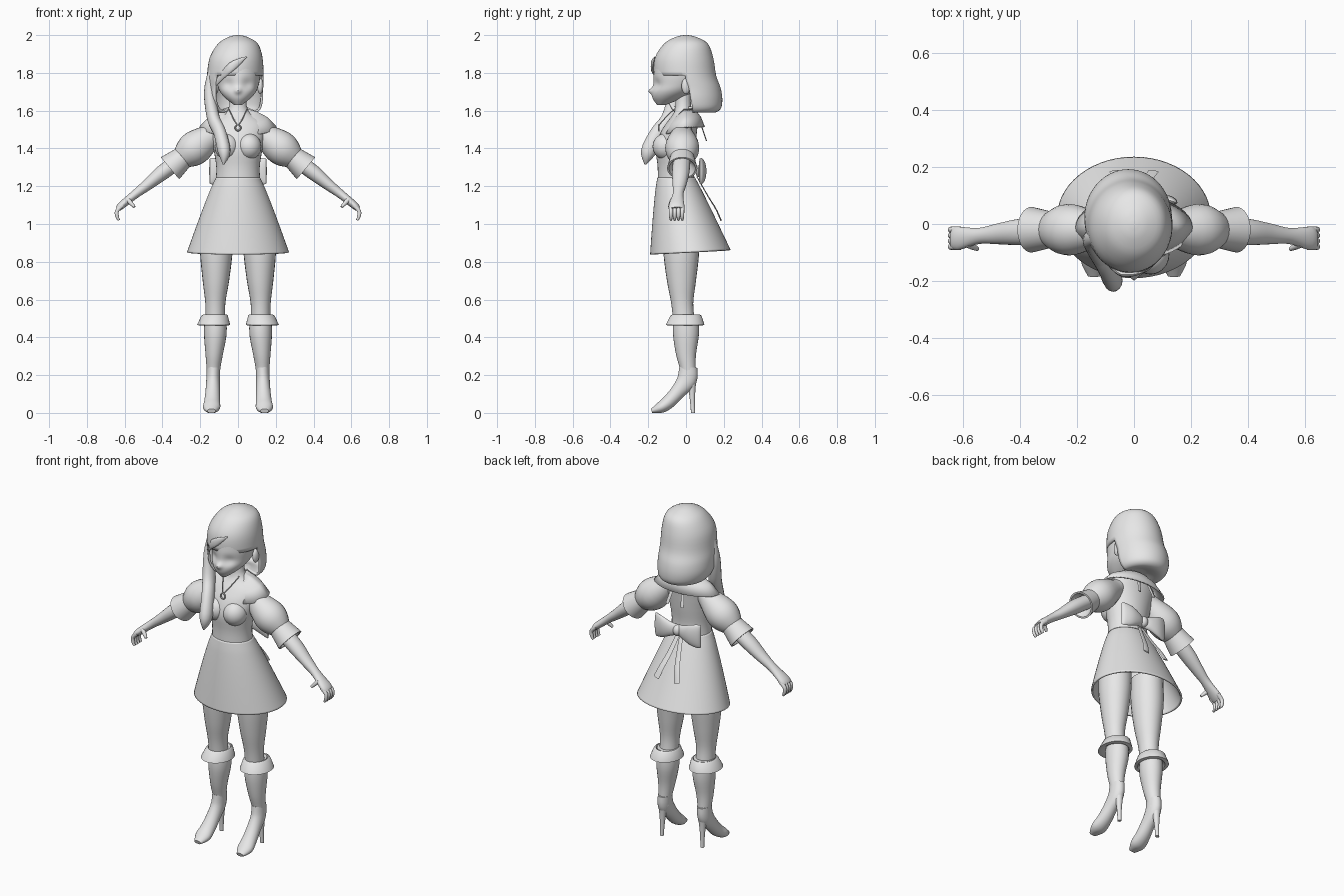
import bpy, bmesh
from math import sin, cos, pi, radians, exp
from mathutils import Vector, Matrix

cube = bpy.data.objects.get("Cube")
if cube:
    bpy.data.objects.remove(cube)

X, Y, Z = Vector((1, 0, 0)), Vector((0, 1, 0)), Vector((0, 0, 1))

tone = (.8, .8, .8, 1)
grey = bpy.data.materials.new("plain grey")
grey.use_nodes = True
grey.diffuse_color = tone
for node in grey.node_tree.nodes:
    if node.type == 'BSDF_PRINCIPLED':
        node.inputs["Base Color"].default_value = tone


def finish(name, bm, mirror=False, thick=0):
    """Turn a bmesh into a smooth shaded object, optionally mirrored or thickened."""
    bmesh.ops.recalc_face_normals(bm, faces=bm.faces)
    mesh = bpy.data.meshes.new(name)
    bm.to_mesh(mesh)
    bm.free()
    mesh.shade_smooth()
    mesh.set_sharp_from_angle(angle=radians(45))
    mesh.materials.append(grey)
    obj = bpy.data.objects.new(name, mesh)
    bpy.context.collection.objects.link(obj)
    if thick:
        solid = obj.modifiers.new("Thickness", 'SOLIDIFY')
        solid.thickness = thick
    if mirror:
        obj.modifiers.new("Mirror", 'MIRROR')


def resample(rows, sub):
    """Smooth interpolation through the given rings."""
    out = []
    for i in range(len(rows) - 1):
        before, start, end = rows[max(i - 1, 0)], rows[i], rows[i + 1]
        after = rows[min(i + 2, len(rows) - 1)]
        for step in range(sub):
            t = step / sub
            bend = (end - before) * (t * (1 - t) ** 2) - (after - start) * (t * t * (1 - t))
            out.append(start.lerp(end, t * t * (3 - 2 * t)) + bend / 2)
    return out + [rows[-1]]


def loft(name, rings, side=X, axis=None, flat=1, count=24, sub=4, cap=True,
         keep=None, deform=None, **options):
    """Skin rings of (x, y, z, radius along side, radius across); across defaults to flat."""
    rows = resample([Vector((*ring, ring[3] * flat)[:5]) for ring in rings], sub)
    mids = [row.to_3d() if len(row) < 4 else Vector(row[:3]) for row in rows]
    bm = bmesh.new()
    grid = []
    for i, row in enumerate(rows):
        along = axis or (mids[min(i + 1, len(mids) - 1)] - mids[max(i - 1, 0)]).normalized()
        wide = (side - along * side.dot(along)).normalized()
        deep = along.cross(wide)
        ring = []
        for k in range(count):
            angle = 2 * pi * k / count
            p = mids[i] + wide * (row[3] * cos(angle)) + deep * (row[4] * sin(angle))
            ring.append(bm.verts.new(deform(p) if deform else p))
        grid.append(ring)
    for i, (low, high) in enumerate(zip(grid, grid[1:])):
        middle = (mids[i].z + mids[i + 1].z) / 2
        for k in range(count):
            j = (k + 1) % count
            if keep is None or keep(k / count, middle):
                bm.faces.new((low[k], low[j], high[j], high[k]))
    if cap:
        bm.faces.new(grid[0][::-1])
        bm.faces.new(grid[-1])
    loose = [v for v in bm.verts if not v.link_faces]
    bmesh.ops.delete(bm, geom=loose, context='VERTS')
    finish(name, bm, **options)


def along_line(start, end, radius, steps=8):
    """Rings on a straight line, their radius given by a rule."""
    start, end = Vector(start), Vector(end)
    return [(*start.lerp(end, s / steps), radius(s / steps)) for s in range(steps + 1)]


def ellipsoid(name, centre, radii, **options):
    bm = bmesh.new()
    place = Matrix.Translation(centre) @ Matrix.Diagonal((*radii, 1))
    bmesh.ops.create_uvsphere(bm, u_segments=24, v_segments=14, radius=1, matrix=place)
    finish(name, bm, **options)


# Face with shallow eye sockets and a small nose
def face_shape(p):
    def bump(x, z, size):
        return exp(-((abs(p.x) - x) ** 2 + (p.z - z) ** 2) / (2 * size * size))
    if p.y < -.08:
        p.y += .012 * bump(.05, 1.74, .02) - .018 * bump(0, 1.705, .011)
    return p


loft("face", [(0, -.13, 1.63, .02), (0, -.1, 1.665, .065), (0, -.07, 1.7, .095),
              (0, -.045, 1.74, .11), (0, -.03, 1.8, .12), (0, -.02, 1.88, .115),
              (0, 0, 1.94, .08)],
     axis=Z, flat=1.17, count=64, sub=6, deform=face_shape)
ellipsoid("ears", (.118, 0, 1.73), (.016, .024, .042), mirror=True)

# Bobbed hair, open around the face, with one long lock on the right
loft("hair", [(0, 0, 2, .01), (0, 0, 1.99, .05), (0, 0, 1.955, .105),
              (-.01, -.01, 1.88, .14), (-.015, -.005, 1.785, .15),
              (-.02, .015, 1.72, .153), (-.02, .025, 1.66, .152),
              (-.015, .035, 1.61, .135), (-.01, .035, 1.59, .1), (0, .03, 1.61, .04)],
     axis=Z, flat=1.1, count=60, thick=.012,
     keep=lambda turn, z: z > 1.785 or turn < .62)
loft("long_lock", [(-.135, -.05, 1.82, .02), (-.15, -.055, 1.7, .03),
                   (-.13, -.09, 1.56, .034), (-.095, -.15, 1.48, .034),
                   (-.073, -.2, 1.38, .033), (-.077, -.215, 1.315, .004)],
     flat=1.2, count=16)
loft("fringe", [(.045, -.165, 1.885, .003), (-.01, -.177, 1.85, .02),
                (-.06, -.166, 1.81, .022), (-.14, -.08, 1.72, .01)],
     side=Z, flat=.4, count=12)

# Bodice, neck and bust
loft("bodice", [(0, -.05, 1.2, .12, .1), (0, -.055, 1.3, .115, .095),
                (0, -.055, 1.4, .13, .105), (0, -.04, 1.48, .143, .097),
                (0, -.02, 1.54, .14, .08), (0, -.015, 1.6, .055, .045),
                (0, -.015, 1.7, .042, .04)], axis=Z, count=36)
ellipsoid("bust", (.058, -.107, 1.41), (.066, .07, .07), mirror=True)

# Cape collar wrapped around the neck and open in front
bm = bmesh.new()
strips = []
for s in range(41):
    angle = radians(32 + 296 * s / 40)
    front = max(0, cos(angle))
    strip = []
    for out in (0, .33, .67, 1):
        width, depth = .05 + .155 * out, .05 + .062 * out
        height = 1.61 - .04 * out - .055 * out ** 3 - .045 * front
        strip.append(bm.verts.new((width * sin(angle), -.012 - depth * cos(angle), height)))
    strips.append(strip)
for left, right in zip(strips, strips[1:]):
    for k in range(len(left) - 1):
        bm.faces.new((left[k], left[k + 1], right[k + 1], right[k]))
finish("collar", bm, thick=.008)
loft("collar_ties", along_line((.03, .075, 1.54), (.05, .108, 1.44), lambda t: .01),
     flat=.3, count=8, mirror=True)

# Necklace with a ring pendant
sweep = [s / 8 for s in range(-8, 9)]
loft("necklace", [(.05 * s, -.06 - .08 * (1 - abs(s) ** 1.5),
                   1.525 + .085 * abs(s) ** 1.3, .003) for s in sweep], side=Y, count=8)
loft("pendant", [(.014 * sin(s * pi), -.143, 1.51 + .016 * cos(s * pi), .004)
                 for s in sweep], side=Y, count=8)

# Puffed sleeves with flared cuffs
loft("puff_sleeves", along_line((.1, -.02, 1.5), (.31, -.02, 1.34),
                                lambda t: .05 + .04 * sin(pi * t ** 1.4)),
     side=Y, mirror=True)
elbow, hem = Vector((.287, -.02, 1.356)), Vector((.36, -.02, 1.295))
loft("sleeve_cuffs", [(*elbow, .045), (*elbow, .062), (*hem, .08), (*hem, .07),
                      (*elbow.lerp(hem, .5), .04)],
     side=Y, axis=(hem - elbow).normalized(), flat=.95, sub=1, count=32, mirror=True)

# Forearms, palms, fingers and thumbs
loft("forearms", [(.3, -.022, 1.345, .045, .04), (.4, -.028, 1.272, .046, .04),
                  (.48, -.035, 1.207, .036, .03), (.545, -.042, 1.157, .028, .023),
                  (.615, -.05, 1.1, .041, .02), (.635, -.05, 1.08, .036, .015)],
     side=Y, mirror=True)
for i, finger in enumerate(("little", "ring", "middle", "index")):
    y = -.02 * (i + 1)
    loft(finger + "_fingers", [(.61, y, 1.1, .012), (.64, y, 1.07, .011),
                               (.64, y, 1.04, .01), (.63, y, 1.02, .006)],
         side=Y, count=10, mirror=True)
loft("thumbs", along_line((.585, -.07, 1.13), (.548, -.088, 1.09),
                          lambda t: .013 - .006 * t * t), side=Y, count=10, mirror=True)


# Flared skirt with a slightly tilted hem
def tilt_hem(p):
    p.z += max(0, 1.2 - p.z) * p.y / 6
    return p


skirt = []
for s in range(9):
    t = s / 8
    flare = t ** .9
    skirt.append((0, -.052 + .075 * t, 1.245 - .395 * t,
                  .117 + .153 * flare, .1 + .113 * flare))
loft("skirt", skirt, axis=Z, count=56, cap=False, thick=.01, deform=tilt_hem)

# Back bow with trailing ribbons
loft("bow_loops", [(0, .065, 1.28, .016, .03), (.04, .082, 1.28, .02, .04),
                   (.09, .088, 1.28, .02, .06), (.135, .08, 1.28, .014, .07),
                   (.15, .072, 1.28, .004, .065)], side=Y, mirror=True)
ellipsoid("bow_knot", (0, .078, 1.28), (.026, .028, .032))
loft("bow_ribbons", [(.01, .058, 1.25, .012), (.03, .115, 1.15, .015),
                     (.05, .158, 1.08, .017), (.068, .185, 1.02, .019)],
     flat=.2, count=8, mirror=True)

# Legs
loft("legs", [(.112, -.025, 1, .086), (.115, -.025, .85, .086), (.117, -.024, .7, .07),
              (.12, -.02, .58, .053), (.12, -.01, .48, .052)],
     axis=Z, flat=1.1, mirror=True)


# Heeled boots with turned-down cuffs
def on_floor(p):
    p.z = max(p.z, 0)
    return p


loft("boot_shafts", [(.12, 0, .52, .056), (.12, 0, .42, .06), (.126, 0, .31, .046),
                     (.13, .01, .23, .036), (.13, .014, .18, .034)],
     axis=Z, flat=1.15, mirror=True)
loft("boot_feet", [(.13, .012, .24, .035, .048), (.132, .005, .175, .036, .052),
                   (.134, -.04, .115, .038, .04), (.137, -.09, .06, .042, .036),
                   (.14, -.135, .028, .045, .03), (.14, -.182, .01, .022, .012)],
     deform=on_floor, mirror=True)
loft("boot_heels", along_line((.131, .028, .2), (.134, .037, 0),
                              lambda t: .011 + .02 * (1 - t) ** 2),
     axis=Z, count=16, mirror=True)
loft("boot_cuffs", [(.122, 0, .5, .05), (.122, 0, .522, .06), (.124, 0, .515, .07),
                    (.129, -.005, .465, .088), (.127, -.005, .462, .07), (.122, 0, .48, .05)],
     axis=Z, flat=1.17, count=32, sub=1, mirror=True)
